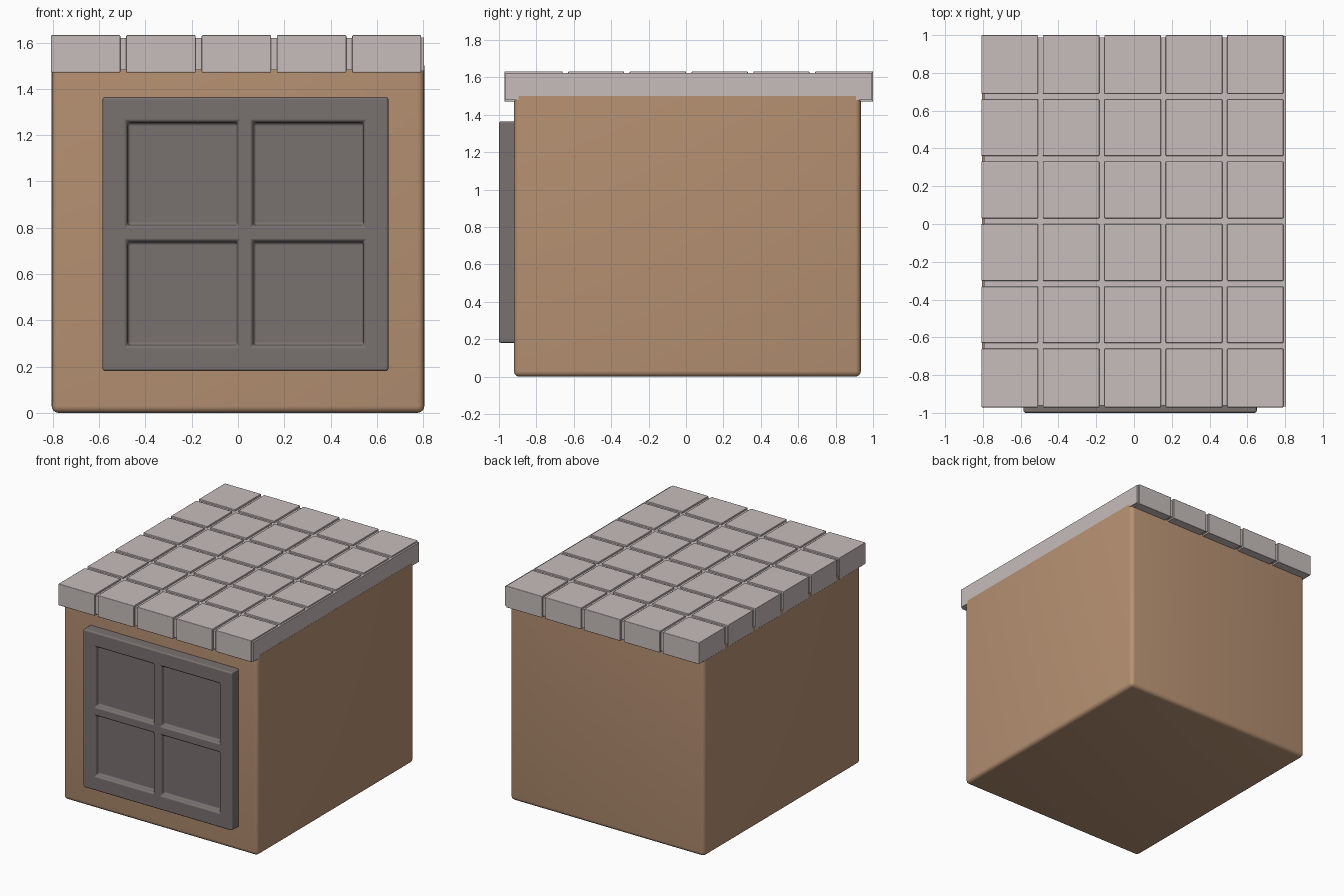
import bpy, bmesh

if "Cube" in bpy.data.objects:
    bpy.data.objects.remove(bpy.data.objects["Cube"])


def material(name, rgb):
    m = bpy.data.materials.new(name)
    m.diffuse_color = (*rgb, 1)
    m.use_nodes = True
    m.node_tree.nodes["Principled BSDF"].inputs["Base Color"].default_value = m.diffuse_color
    return m


WOOD = material("wood", (0.48, 0.29, 0.175))
DARK = material("dark_panel", (0.19, 0.165, 0.16))
STONE = material("stone", (0.57, 0.51, 0.50))


def add_box(bm, lo, hi):
    verts = bmesh.ops.create_cube(bm, size=1)["verts"]
    for v in verts:
        for k in range(3):
            v.co[k] = hi[k] if v.co[k] > 0 else lo[k]


def finish(bm, name, mat, bevel=0, segments=2):
    bmesh.ops.recalc_face_normals(bm, faces=bm.faces)
    me = bpy.data.meshes.new(name)
    bm.to_mesh(me)
    bm.free()
    ob = bpy.data.objects.new(name, me)
    bpy.context.collection.objects.link(ob)
    me.materials.append(mat)
    if bevel:
        b = ob.modifiers.new("bevel", "BEVEL")
        b.width, b.segments = bevel, segments
        b.limit_method, b.angle_limit = "ANGLE", 0.5
        b.harden_normals = True
    bpy.ops.object.select_all(action="DESELECT")
    ob.select_set(True)
    bpy.context.view_layer.objects.active = ob
    bpy.ops.object.shade_smooth_by_angle(angle=0.6)
    return ob


# Cabinet body: rounded upright and bottom edges, square top
bm = bmesh.new()
add_box(bm, (-0.805, -0.92, 0), (0.805, 0.935, 1.5))
edges = [e for e in bm.edges if not all(v.co.z > 1 for v in e.verts)]
bmesh.ops.bevel(bm, geom=edges, offset=0.03, segments=4, profile=0.5, affect="EDGES")
finish(bm, "cabinet_body", WOOD)

# Door: grid front with four sunken panels, extruded back into the body
xs = [-0.585, -0.48, 0.0, 0.063, 0.545, 0.65]
zs = [0.18, 0.29, 0.742, 0.808, 1.257, 1.365]
bm = bmesh.new()
grid = [[bm.verts.new((x, -1.0, z)) for z in zs] for x in xs]
panels = []
for i in range(5):
    for j in range(5):
        f = bm.faces.new((grid[i][j], grid[i + 1][j], grid[i + 1][j + 1], grid[i][j + 1]))
        if i % 2 and j % 2:
            panels.append(f)
rim = [e for e in bm.edges if e.is_boundary]
ext = bmesh.ops.extrude_edge_only(bm, edges=rim)["geom"]
for v in ext:
    if isinstance(v, bmesh.types.BMVert):
        v.co.y = -0.905
bmesh.ops.contextual_create(bm, geom=[e for e in ext if isinstance(e, bmesh.types.BMEdge)])
bm.normal_update()
bmesh.ops.inset_individual(bm, faces=panels, thickness=0.008, depth=-0.035)
finish(bm, "door", DARK, 0.012, 3)

# Grout slab under the tiles, overhanging front and back
bm = bmesh.new()
add_box(bm, (-0.795, -0.96, 1.482), (0.803, 0.988, 1.619))
finish(bm, "countertop_grout", STONE)

# Tiles: 5 x 6, outer rows hang down over the cabinet edge
cols = [(-0.808, -0.508), (-0.483, -0.183), (-0.157, 0.143), (0.168, 0.468), (0.493, 0.791)]
rows = [(-0.971, -0.66), (-0.63, -0.331), (-0.301, 0.0), (0.03, 0.331), (0.36, 0.66), (0.69, 1.0)]
bm = bmesh.new()
for i, (x0, x1) in enumerate(cols):
    for j, (y0, y1) in enumerate(rows):
        bottom = 1.47 if j in (0, 5) or i == 0 else 1.55
        add_box(bm, (x0, y0, bottom), (x1, y1, 1.632))
finish(bm, "countertop_tiles", STONE, 0.005, 2)

# Plain end strip closing the right side of the counter
bm = bmesh.new()
add_box(bm, (0.788, -0.965, 1.478), (0.804, 0.994, 1.622))
finish(bm, "countertop_end_strip", STONE)
